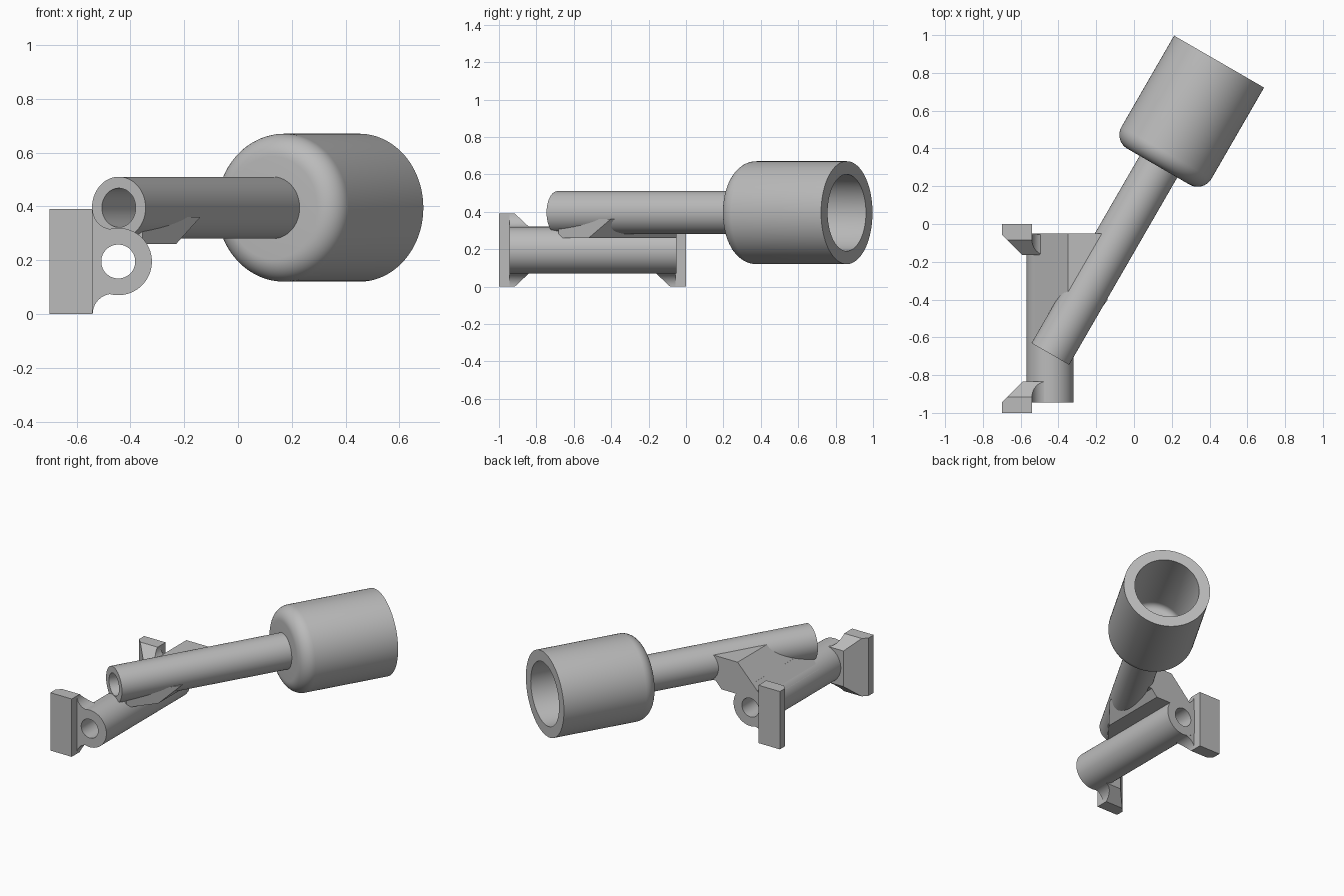
import bpy, bmesh, math
from mathutils import Matrix, Vector

if "Cube" in bpy.data.objects:
    bpy.data.objects.remove(bpy.data.objects["Cube"])

grey = bpy.data.materials.new("matte grey")
grey.diffuse_color = (0.5, 0.5, 0.5, 1)
grey.use_nodes = True
grey.node_tree.nodes["Principled BSDF"].inputs["Base Color"].default_value = grey.diffuse_color

PIPE_START = Vector((-0.443, -0.688, 0.395))
PIPE_ROT = Matrix.Rotation(math.radians(-30), 4, 'Z')   # turns +y towards the socket
TUBE_X, TUBE_Z = -0.445, 0.195


def finish(name, bm, smooth=True):
    bmesh.ops.recalc_face_normals(bm, faces=bm.faces)
    mesh = bpy.data.meshes.new(name)
    bm.to_mesh(mesh)
    bm.free()
    mesh.materials.append(grey)
    ob = bpy.data.objects.new(name, mesh)
    bpy.context.collection.objects.link(ob)
    if smooth:
        bpy.ops.object.select_all(action='DESELECT')
        ob.select_set(True)
        bpy.context.view_layer.objects.active = ob
        bpy.ops.object.shade_smooth_by_angle(angle=math.radians(30))
    return ob


def lathe(name, profile, matrix, steps=96):
    """Spin a closed (radius, distance) loop around the local y axis."""
    bm = bmesh.new()
    rings = []
    for i in range(steps):
        a = 2 * math.pi * i / steps
        rings.append([bm.verts.new(matrix @ Vector((r * math.cos(a), t, r * math.sin(a))))
                      for r, t in profile])
    n = len(profile)
    for i in range(steps):
        p, q = rings[i], rings[(i + 1) % steps]
        for j in range(n):
            k = (j + 1) % n
            bm.faces.new((p[j], p[k], q[k], q[j]))
    return finish(name, bm)


def rod(name, radius, start, end, matrix):
    """Solid cylinder along the local y axis, used as a cutter."""
    bm = bmesh.new()
    bmesh.ops.create_cone(bm, cap_ends=True, segments=96, radius1=radius, radius2=radius,
                          depth=end - start)
    bm.transform(matrix @ Matrix.Translation((0, (start + end) / 2, 0))
                 @ Matrix.Rotation(math.radians(90), 4, 'X'))
    ob = finish(name, bm, False)
    ob.hide_render = True
    ob.hide_viewport = True
    return ob


def prism(outline, y0, y1):
    """Extrude an (x, z) outline from y0 to y1."""
    bm = bmesh.new()
    face = bm.faces.new([bm.verts.new((x, y0, z)) for x, z in outline])
    new = bmesh.ops.extrude_face_region(bm, geom=[face])["geom"]
    bmesh.ops.translate(bm, vec=(0, y1 - y0, 0),
                        verts=[v for v in new if isinstance(v, bmesh.types.BMVert)])
    return bm


def trim(bm, point, normal):
    """Cut away everything on the side the normal points to and cap the cut."""
    cut = bmesh.ops.bisect_plane(bm, geom=bm.verts[:] + bm.edges[:] + bm.faces[:],
                                 plane_co=point, plane_no=normal, clear_outer=True)["geom_cut"]
    edges = [e for e in cut if isinstance(e, bmesh.types.BMEdge)]
    if edges:
        bmesh.ops.holes_fill(bm, edges=edges, sides=0)


def drill(ob, cutter):
    mod = ob.modifiers.new("bore", 'BOOLEAN')
    mod.operation = 'DIFFERENCE'
    mod.solver = 'EXACT'
    mod.object = cutter


def arc(cx, cy, r, a0, a1, n=10):
    return [(cx + r * math.cos(math.radians(a0 + (a1 - a0) * i / n)),
             cy + r * math.sin(math.radians(a0 + (a1 - a0) * i / n))) for i in range(n + 1)]


pipe_m = Matrix.Translation(PIPE_START) @ PIPE_ROT
tube_m = Matrix.Translation((TUBE_X, 0, TUBE_Z))

# Hinge tube, slanted pipe and the rounded socket on its end
lathe("hinge_tube", [(0.063, -0.945), (0.125, -0.945), (0.125, -0.05), (0.063, -0.05)], tube_m)
lathe("slanted_pipe", [(0.0725, 0), (0.115, 0), (0.115, 1.2), (0.0725, 1.2)], pipe_m)
socket = [(0.0725, 1.145)] + arc(0.19, 1.23, 0.085, -90, 0)
socket += [(0.275, 1.787), (0.205, 1.787)] + arc(0.165, 1.255, 0.04, 0, -90, 6) + [(0.0725, 1.215)]
lathe("socket", socket, pipe_m)

pipe_bore = rod("pipe_bore_cutter", 0.0725, -0.2, 1.3, pipe_m)
tube_bore = rod("tube_bore_cutter", 0.063, -1.2, 0.2, tube_m)

# Web joining tube and pipe: upper wedge stops at the pipe axis
bm = prism([(-0.535, 0.281), (-0.35, 0.475), (-0.05, 0.475), (-0.05, 0.32), (-0.445, 0.281)],
           -0.8, -0.05)
axis_side = PIPE_ROT @ Vector((1, 0, 0))
trim(bm, PIPE_START, axis_side)
trim(bm, (-0.535, -0.63, 0), (-0.28, -0.96, 0))
drill(finish("upper_web", bm, False), pipe_bore)

# Lower web reaches under the pipe to its far side
bm = prism([(-0.552, 0.26), (-0.535, 0.281), (-0.46, 0.36), (-0.14, 0.36), (-0.23, 0.26)],
           -0.8, -0.05)
trim(bm, (-0.23, -0.52, 0), (0.79, -0.61, 0))
trim(bm, (-0.535, -0.63, 0), (-0.28, -0.96, 0))
drill(finish("lower_web", bm, False), pipe_bore)

# Mounting brackets, one at each end of the tube
neck = [(-0.7, 0)] + arc(-0.465, 0, 0.075, 180, 90) + arc(-0.465, 0.39, 0.075, 270, 180) + [(-0.7, 0.39)]
plate = [(-0.7, 0), (-0.54, 0), (-0.54, 0.39), (-0.7, 0.39)]
for side, s in (("front", 1), ("back", -1)):
    place = Matrix.Translation((0, -0.5, 0)) @ Matrix.Diagonal((1, s, 1, 1))
    bm = prism(plate, -0.5, -0.445)
    bm.transform(place)
    finish(side + "_bracket_plate", bm, False)
    bm = prism(neck, -0.445, -0.335)
    trim(bm, (-0.7, -0.445, 0), (-1, 1, 0))
    trim(bm, (0, -0.415, 0.39), (0, 0.075, 0.08))
    trim(bm, (0, -0.415, 0), (0, 0.075, -0.08))
    bm.transform(place)
    drill(finish(side + "_bracket_neck", bm), tube_bore)
